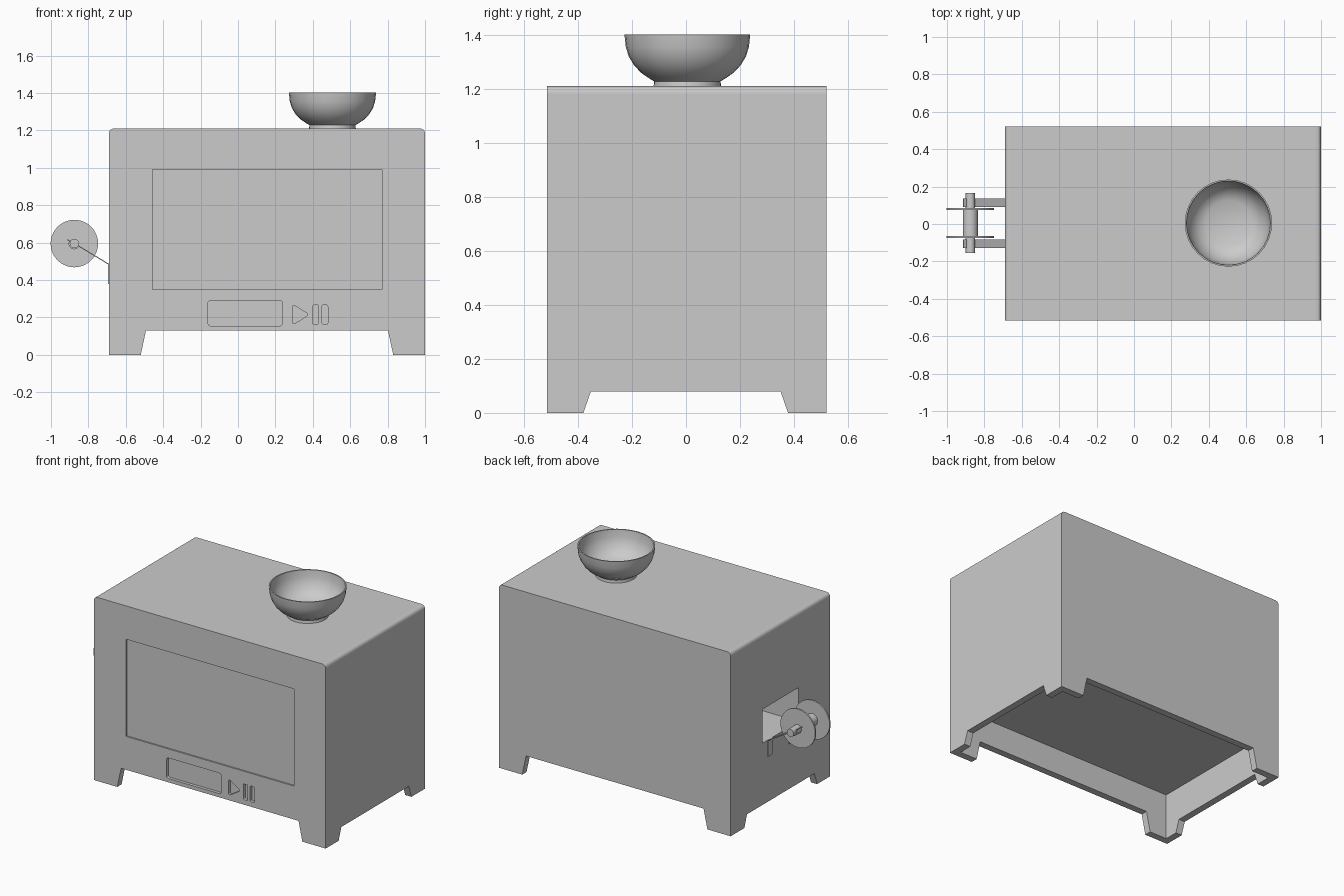
import bpy, bmesh, math
from mathutils import Vector

cube = bpy.data.objects.get("Cube")
if cube:
    bpy.data.objects.remove(cube, do_unlink=True)

grey = bpy.data.materials.new("light_grey")
grey.use_nodes = True
grey.diffuse_color = (0.6, 0.6, 0.6, 1)
grey.node_tree.nodes["Principled BSDF"].inputs["Base Color"].default_value = (0.6, 0.6, 0.6, 1)


def finish(name, bm):
    bmesh.ops.recalc_face_normals(bm, faces=bm.faces)
    mesh = bpy.data.meshes.new(name)
    bm.to_mesh(mesh)
    bm.free()
    mesh.materials.append(grey)
    obj = bpy.data.objects.new(name, mesh)
    bpy.context.collection.objects.link(obj)
    return obj


def activate(obj):
    bpy.ops.object.select_all(action='DESELECT')
    obj.select_set(True)
    bpy.context.view_layer.objects.active = obj


def smooth(obj):
    activate(obj)
    bpy.ops.object.shade_smooth_by_angle(angle=math.radians(35))


def rounded(points, radius, steps=6):
    """Round every corner of a 2D outline."""
    pts = [Vector(p) for p in points]
    out = []
    for i, p in enumerate(pts):
        a = p + (pts[i - 1] - p).normalized() * radius
        b = p + (pts[(i + 1) % len(pts)] - p).normalized() * radius
        for k in range(steps + 1):
            t = k / steps
            out.append(a * (1 - t) ** 2 + p * 2 * t * (1 - t) + b * t ** 2)
    return out


def rect(x0, x1, z0, z1):
    return [(x0, z0), (x1, z0), (x1, z1), (x0, z1)]


def prism(name, outline, axis, lo, hi):
    """Extrude an outline (x,z along y, or y,z along x)."""
    bm = bmesh.new()

    def place(p, d):
        return (p[0], d, p[1]) if axis == 'Y' else (d, p[0], p[1])
    face = bm.faces.new([bm.verts.new(place(p, lo)) for p in outline])
    ext = bmesh.ops.extrude_face_region(bm, geom=[face])
    moved = [v for v in ext["geom"] if isinstance(v, bmesh.types.BMVert)]
    step = Vector(place((0, 0), hi - lo))
    bmesh.ops.translate(bm, verts=moved, vec=step)
    return finish(name, bm)


def lathe(name, profile, centre, axis='Z', sides=32):
    """Spin (radius, height) points about an axis."""
    bm = bmesh.new()
    rings = []
    for r, h in profile:
        ring = []
        for k in range(sides if r > 0 else 1):
            a = 2 * math.pi * k / sides
            u, v = r * math.cos(a), r * math.sin(a)
            offset = Vector((u, v, h) if axis == 'Z' else (u, h, v))
            ring.append(bm.verts.new(Vector(centre) + offset))
        rings.append(ring)
    for a, b in zip(rings, rings[1:]):
        for k in range(sides):
            n = (k + 1) % sides
            quad = [a[k % len(a)], a[n % len(a)], b[n % len(b)], b[k % len(b)]]
            bm.faces.new(list(dict.fromkeys(quad)))
    obj = finish(name, bm)
    smooth(obj)
    return obj


def cut(target, cutter):
    cutter.hide_render = True
    mod = target.modifiers.new("cut", 'BOOLEAN')
    mod.operation = 'DIFFERENCE'
    mod.solver = 'EXACT'
    mod.object = cutter
    activate(target)
    bpy.ops.object.modifier_apply(modifier=mod.name)
    bpy.data.objects.remove(cutter, do_unlink=True)


# Cabinet: profile with rounded upper side edges
LEFT, RIGHT, FRONT, BACK, TOP, WALL = -0.69, 1.0, -0.515, 0.52, 1.21, 0.045
arc = rounded(rect(LEFT, RIGHT, 0, TOP), 0.03, 8)
upper = [p for p in arc if p.y > 0.5]
body = prism("cabinet", [(LEFT, 0), (RIGHT, 0)] + upper, 'Y', FRONT, BACK)

# Open underside and the gaps between the feet
cut(body, prism("underside_cutter", rect(LEFT + WALL, RIGHT - WALL, -0.1, 0.3), 'Y',
                FRONT + WALL, BACK - WALL))


def foot_gap(lo, hi, slant, height):
    return [(lo, -0.05), (hi, -0.05), (hi, 0), (hi - slant, height), (lo + slant, height), (lo, 0)]


cut(body, prism("long_gap_cutter", foot_gap(-0.52, 0.83, 0.028, 0.13), 'Y', -1, 1))
cut(body, prism("short_gap_cutter", foot_gap(-0.38, 0.378, 0.028, 0.08), 'X', -2, 2))

# Front recesses: window, display, play and pause buttons
recesses = [
    (rect(-0.456, 0.77, 0.35, 0.99), 0.01),
    (rounded(rect(-0.16, 0.237, 0.155, 0.29), 0.015), 0.02),
    (rounded([(0.292, 0.16), (0.38, 0.215), (0.292, 0.27)], 0.018), 0.02),
    (rounded(rect(0.4, 0.431, 0.163, 0.267), 0.01), 0.02),
    (rounded(rect(0.449, 0.48, 0.163, 0.267), 0.01), 0.02),
]
for outline, depth in recesses:
    cut(body, prism("recess_cutter", outline, 'Y', FRONT - 0.1, FRONT + depth))

# Feed opening in the side wall
cut(body, prism("feed_cutter", rect(-0.187, 0.187, 0.487, 0.71), 'X', LEFT - 0.1, LEFT + 0.4))

# Bowl on the top
bowl_outer = [(0, 0), (0.125, 0), (0.123, 0.018), (0.14, 0.028), (0.172, 0.05), (0.198, 0.078),
              (0.217, 0.11), (0.228, 0.145), (0.233, 0.192)]
bowl_inner = [(0.225, 0.192), (0.219, 0.145), (0.208, 0.113), (0.19, 0.083), (0.165, 0.056),
              (0.122, 0.034), (0, 0.034)]
lathe("bowl", bowl_outer + bowl_inner, (0.505, 0.005, TOP), sides=32)

# Spool: two thin discs, core and axle as separate parts
HUB = Vector((-0.875, 0.005, 0.595))


def cylinder(name, radius, lo, hi, sides):
    lathe(name, [(0, lo), (radius, lo), (radius, hi), (0, hi)], HUB, 'Y', sides)


cylinder("spool_core", 0.04, -0.07, 0.07, 32)
cylinder("spool_axle", 0.025, -0.16, 0.16, 20)
for side, name in ((-1, "front"), (1, "back")):
    cylinder("spool_disc_" + name, 0.127, side * 0.075 - 0.005, side * 0.075 + 0.005, 40)

    # Bent strip bracket with a cradle under the axle
    path = [(LEFT - 0.002, 0.38), (LEFT - 0.002, 0.485)]
    for k in range(9):
        a = math.radians(-30 - 180 * k / 8)
        path.append((HUB.x + 0.028 * math.cos(a), HUB.z + 0.028 * math.sin(a)))
    path.append((-0.912, 0.616))
    bm = bmesh.new()
    y0, y1 = HUB.y + side * 0.087, HUB.y + side * 0.132
    rows = [(bm.verts.new((x, y0, z)), bm.verts.new((x, y1, z))) for x, z in path]
    for a, b in zip(rows, rows[1:]):
        bm.faces.new((a[0], a[1], b[1], b[0]))
    bracket = finish("bracket_" + name, bm)
    solid = bracket.modifiers.new("thickness", 'SOLIDIFY')
    solid.thickness = 0.006
    solid.offset = 0
